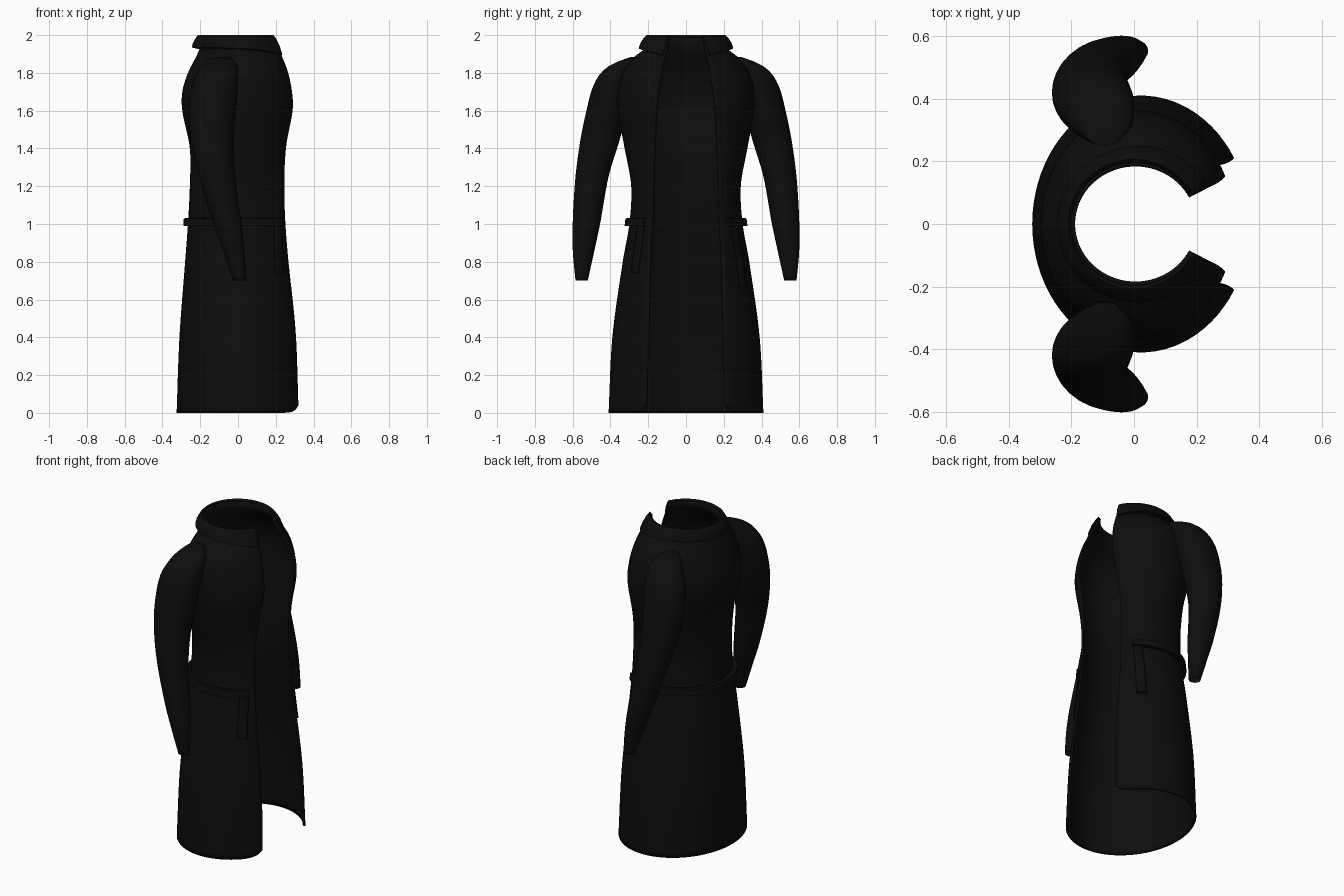
import bpy
from math import sin, cos, asin, pi, radians

if "Cube" in bpy.data.objects:
    bpy.data.objects.remove(bpy.data.objects["Cube"])

cloth = bpy.data.materials.new("black cloth")
cloth.use_nodes = True
cloth.diffuse_color = (0.004, 0.004, 0.004, 1)
cloth.node_tree.nodes["Principled BSDF"].inputs["Base Color"].default_value = (0.004, 0.004, 0.004, 1)


def sample(table, z):
    """Smooth interpolation of table rows keyed by their first value."""
    last = len(table) - 1
    z = min(max(z, table[0][0]), table[last][0])
    i = next(k for k in range(last) if z <= table[k + 1][0])
    p, q = table[i], table[i + 1]
    before, after = table[max(i - 1, 0)], table[min(i + 2, last)]
    h = q[0] - p[0]
    s = (z - p[0]) / h
    out = []
    for k in range(1, len(p)):
        m0 = (q[k] - before[k]) / (q[0] - before[0]) * h
        m1 = (after[k] - p[k]) / (after[0] - p[0]) * h
        d = q[k] - p[k]
        out.append(p[k] + s * m0 + s * s * (3 * d - 2 * m0 - m1) + s ** 3 * (m0 + m1 - 2 * d))
    return out


def loft(name, rings, closed=False, thickness=0.012, mirror=False, cap=False):
    n = len(rings[0])
    faces = []
    for i in range(len(rings) - 1):
        for j in range(n if closed else n - 1):
            k = (j + 1) % n
            faces.append((i * n + j, i * n + k, i * n + n + k, i * n + n + j))
    if cap:
        faces.append(range((len(rings) - 1) * n, len(rings) * n))
    mesh = bpy.data.meshes.new(name)
    mesh.from_pydata([p for ring in rings for p in ring], [], faces)
    mesh.materials.append(cloth)
    obj = bpy.data.objects.new(name, mesh)
    bpy.context.collection.objects.link(obj)
    bpy.ops.object.select_all(action="DESELECT")
    obj.select_set(True)
    bpy.context.view_layer.objects.active = obj
    bpy.ops.object.shade_smooth_by_angle(angle=radians(40))
    if thickness:
        solid = obj.modifiers.new("thickness", "SOLIDIFY")
        solid.thickness = thickness
        solid.offset = -1
    if mirror:
        mod = obj.modifiers.new("mirror", "MIRROR")
        mod.use_axis = (False, True, False)
    return obj


def ellipse(back, edge, half, edge_y):
    """Centre, x radius, y radius and opening angle of one coat section."""
    t = asin(edge_y / half)
    a = (edge - back) / (1 + cos(t))
    return back + a, a, half, t


# Coat sections: height, back x, front edge x, half width, front edge y
BODY = [
    (0, -.325, .32, .41, .21), (.4, -.31, .305, .39, .20),
    (.8, -.28, .265, .335, .19), (1.0, -.265, .25, .30, .18),
    (1.2, -.255, .245, .29, .175), (1.4, -.255, .255, .325, .165),
    (1.6, -.295, .29, .36, .155), (1.7, -.295, .285, .36, .145),
    (1.8, -.265, .265, .335, .13), (1.88, -.225, .235, .28, .115),
    (1.92, -.205, .215, .225, .105), (1.99, -.2, .185, .195, .09),
]


def on_body(t, z, off=0):
    c, a, b, _ = ellipse(*sample(BODY, z))
    return c + (a + off) * cos(t), (b + off) * sin(t), z


# Open coat body with slightly rounded hem corners
COLS = 64
rings = []
for i in range(61):
    z = 1.99 * i / 60
    start = ellipse(*sample(BODY, z))[3]
    ring = []
    for j in range(COLS + 1):
        u = 2 * j / COLS - 1
        x, y, h = on_body(pi + u * (pi - start), z)
        ring.append((x, y, h + .04 * abs(u) ** 30 * (1 - z / 1.99)))
    rings.append(ring)
loft("coat_body", rings)

# Turned-down collar, dipping toward the front points
COLLAR = [
    (1.925, -.205, .218, .225, .108, .04), (1.935, -.245, .235, .25, .125, .04),
    (1.96, -.238, .222, .242, .112, .02), (1.988, -.222, .2, .222, .098, .004),
    (2.0, -.21, .188, .207, .092, 0), (1.985, -.196, .18, .192, .086, 0),
]
rings = []
for z, back, edge, half, edge_y, dip in COLLAR:
    c, a, b, start = ellipse(back, edge, half, edge_y)
    ring = []
    for j in range(COLS + 1):
        u = 2 * j / COLS - 1
        t = pi + u * (pi - start)
        ring.append((c + a * cos(t), b * sin(t), z - dip * u ** 4))
    rings.append(ring)
loft("collar", rings, thickness=.004)

# Sleeves: height, min x, max x, inner y, outer y
SLEEVE = [
    (.7, -.025, .045, .52, .585), (.85, -.075, .035, .487, .599),
    (1.0, -.13, .02, .455, .6), (1.25, -.205, -.015, .41, .585),
    (1.45, -.25, -.025, .35, .558), (1.6, -.262, -.012, .31, .527),
    (1.72, -.25, 0, .28, .495), (1.8, -.215, 0, .26, .45),
    (1.85, -.18, -.01, .25, .385), (1.885, -.14, -.05, .25, .29),
]
rings = []
for i in range(49):
    z = .7 + 1.185 * i / 48
    x0, x1, y0, y1 = sample(SLEEVE, z)
    c, a, b, _ = ellipse(*sample(BODY, z))
    ring = []
    for j in range(32):
        t = 2 * pi * j / 32
        x = (x0 + x1) / 2 + (x1 - x0) / 2 * cos(t)
        y = (y0 + y1) / 2 + (y1 - y0) / 2 * sin(t)
        # Keep the inner side flush with the coat wall
        wall = b * max(0, 1 - ((x - c) / a) ** 2) ** .5 - .006
        ring.append((x, max(y, wall), z))
    rings.append(ring)
loft("sleeves", rings, closed=True, thickness=.004, mirror=True, cap=True)


# Belt around the back and its two hanging ends
def strip(name, first, last, profile, cols):
    angles = [radians(first + (last - first) * j / cols) for j in range(cols + 1)]
    loft(name, [[on_body(t, z, off) for t in angles] for off, z in profile], thickness=.004)


strip("belt", 50, 315, [(-.004, .988), (.024, .99), (.024, 1.03), (-.004, 1.032)], 64)
for name, first, last, low in (("belt_end_long", 51, 61, .66), ("belt_end_short", 305, 315, .74)):
    drop = [(.013, low + (1.01 - low) * i / 10) for i in range(11)]
    strip(name, first, last, [(-.004, low)] + drop, 4)
